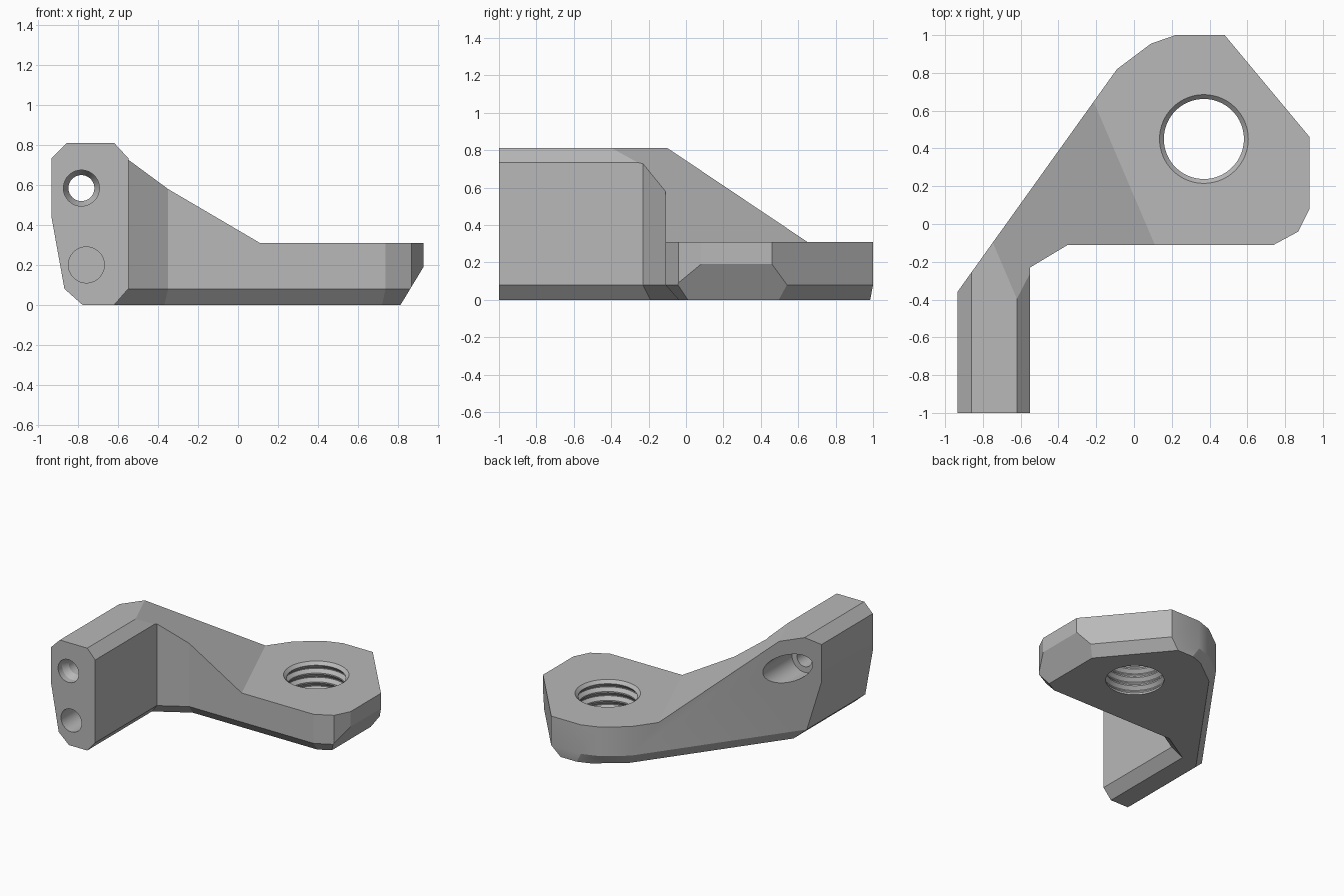
import bpy, bmesh, math
from mathutils import Vector, Matrix

cube = bpy.data.objects.get("Cube")
if cube:
    bpy.data.objects.remove(cube, do_unlink=True)

grey = bpy.data.materials.new("plain grey")
grey.use_nodes = True
grey.diffuse_color = (0.48, 0.48, 0.48, 1)
grey.node_tree.nodes["Principled BSDF"].inputs["Base Color"].default_value = grey.diffuse_color


def make_object(name, bm):
    bmesh.ops.recalc_face_normals(bm, faces=bm.faces)
    mesh = bpy.data.meshes.new(name)
    bm.to_mesh(mesh)
    bm.free()
    mesh.materials.append(grey)
    obj = bpy.data.objects.new(name, mesh)
    bpy.context.collection.objects.link(obj)
    return obj


def loft(rings):
    """Solid through a stack of equal-length vertex rings."""
    bm = bmesh.new()
    loops = [[bm.verts.new(p) for p in ring] for ring in rings]
    n = len(loops[0])
    for a, b in zip(loops, loops[1:]):
        for i in range(n):
            j = (i + 1) % n
            bm.faces.new((a[i], a[j], b[j], b[i]))
    bm.faces.new(loops[0][::-1])
    bm.faces.new(loops[-1])
    return bm


def lathe(name, profile, matrix, segments=64):
    """Round solid from (radius, height) pairs, placed by a matrix."""
    turn = [2 * math.pi * i / segments for i in range(segments)]
    bm = loft([[(r * math.cos(a), r * math.sin(a), h) for a in turn] for r, h in profile])
    bm.transform(matrix)
    return make_object(name, bm)


def prism(name, profile, start, end, matrix=Matrix()):
    """Extrude an x-z profile along y."""
    bm = loft([[(x, y, z) for x, z in profile] for y in (start, end)])
    bm.transform(matrix)
    return make_object(name, bm)


def inset(points, amounts):
    """Move every edge of a counter-clockwise outline inward by its own amount."""
    pts = [Vector(p) for p in points]
    n = len(pts)
    result = []
    for i in range(n):
        d0 = (pts[i] - pts[i - 1]).normalized()
        d1 = (pts[(i + 1) % n] - pts[i]).normalized()
        n0, n1 = Vector((-d0.y, d0.x)), Vector((-d1.y, d1.x))
        a, b = n0 * amounts[i - 1], n1 * amounts[i]
        t = (b - a).dot(n1) / d0.dot(n1)
        result.append(pts[i] + a + d0 * t)
    return result


def trim(bm, a, b):
    """Cut away what lies left of the x-z line from a to b."""
    direction = Vector((b[0] - a[0], 0, b[1] - a[1]))
    outward = Vector((-direction.z, 0, direction.x))
    bmesh.ops.bisect_plane(bm, geom=bm.verts[:] + bm.edges[:] + bm.faces[:],
                           plane_co=(a[0], 0, a[1]), plane_no=outward, clear_outer=True)
    bmesh.ops.holes_fill(bm, edges=[e for e in bm.edges if e.is_boundary], sides=0)


# Outline of arm and flange, with the lower chamfer of each edge
outline = [(-0.935, -1), (-0.55, -1), (-0.55, -0.23), (-0.35, -0.11), (0.74, -0.11),
           (0.87, -0.04), (0.93, 0.08), (0.93, 0.46), (0.48, 1), (0.22, 1),
           (0.09, 0.955), (-0.09, 0.82), (-0.935, -0.36)]
chamfer = [0, 0.07, 0.07, 0.07, 0.07, 0.07, 0.05, 0.065, 0.015, 0.03, 0.05, 0.05, 0]
bottom = inset(outline, chamfer)
body = loft([[(x, y, 0) for x, y in bottom],
             [(x, y, 0.08) for x, y in outline],
             [(x, y, 0.81) for x, y in outline]])

# Sloped outer sides of the arm and of the flange
trim(body, (-0.935, 0.735), (-0.86, 0.81))
trim(body, (-0.87, 0.08), (-0.935, 0.44))
trim(body, (-0.78, 0), (-0.87, 0.08))
trim(body, (0.93, 0.19), (0.815, 0))
bracket = make_object("bracket", body)

# Ramp down to the flange top
ramp_place = Matrix.Translation((0.11, -0.11, 0)) @ Matrix.Rotation(math.atan2(0.32, 0.75), 4, "Z")
ramp = [(0, 0.31), (2, 0.31), (2, 1.586), (-2, 1.586)]
cutters = [prism("ramp_cutter", ramp, -2, 2, ramp_place)]

# Top inner chamfer of the arm
edge = [(-0.62, 0.81), (-0.48, 0.66), (-0.48, 0.96), (-0.76, 0.96)]
cutters.append(prism("arm_chamfer_cutter", edge, -1.2, -0.24))

# Threaded hole in the flange
pitch, crest, root = 0.07, 0.212, 0.235
thread = [(crest, -0.05)]
for i in range(4):
    z = 0.015 + i * pitch
    thread += [(crest, z), (root, z + 0.026), (root, z + 0.034), (crest, z + 0.06)]
thread += [(crest, 0.287), (root, 0.31), (root, 0.4)]
cutters.append(lathe("thread_cutter", thread, Matrix.Translation((0.37, 0.45, 0))))


# Holes along the arm: a screw hole with a deep rear pocket, and a blind hole
def along_arm(x, z):
    return Matrix.Translation((x, 0, z)) @ Matrix.Rotation(math.radians(-90), 4, "X")


screw = [(0.09, -1.1), (0.09, -0.95), (0.065, -0.9), (0.065, -0.36), (0.11, -0.36), (0.11, 0.3)]
cutters.append(lathe("screw_hole_cutter", screw, along_arm(-0.785, 0.585)))
cutters.append(lathe("blind_hole_cutter", [(0.09, -1.1), (0.09, -0.7)], along_arm(-0.76, 0.2)))

# Apply all cuts
bpy.context.view_layer.objects.active = bracket
for cutter in cutters:
    cutter.hide_render = True
    mod = bracket.modifiers.new(cutter.name, "BOOLEAN")
    mod.operation = "DIFFERENCE"
    mod.solver = "EXACT"
    mod.object = cutter
    bpy.ops.object.modifier_apply(modifier=mod.name)
    bpy.data.objects.remove(cutter, do_unlink=True)

bpy.ops.object.select_all(action="DESELECT")
bracket.select_set(True)
bpy.ops.object.shade_smooth_by_angle(angle=math.radians(20))
